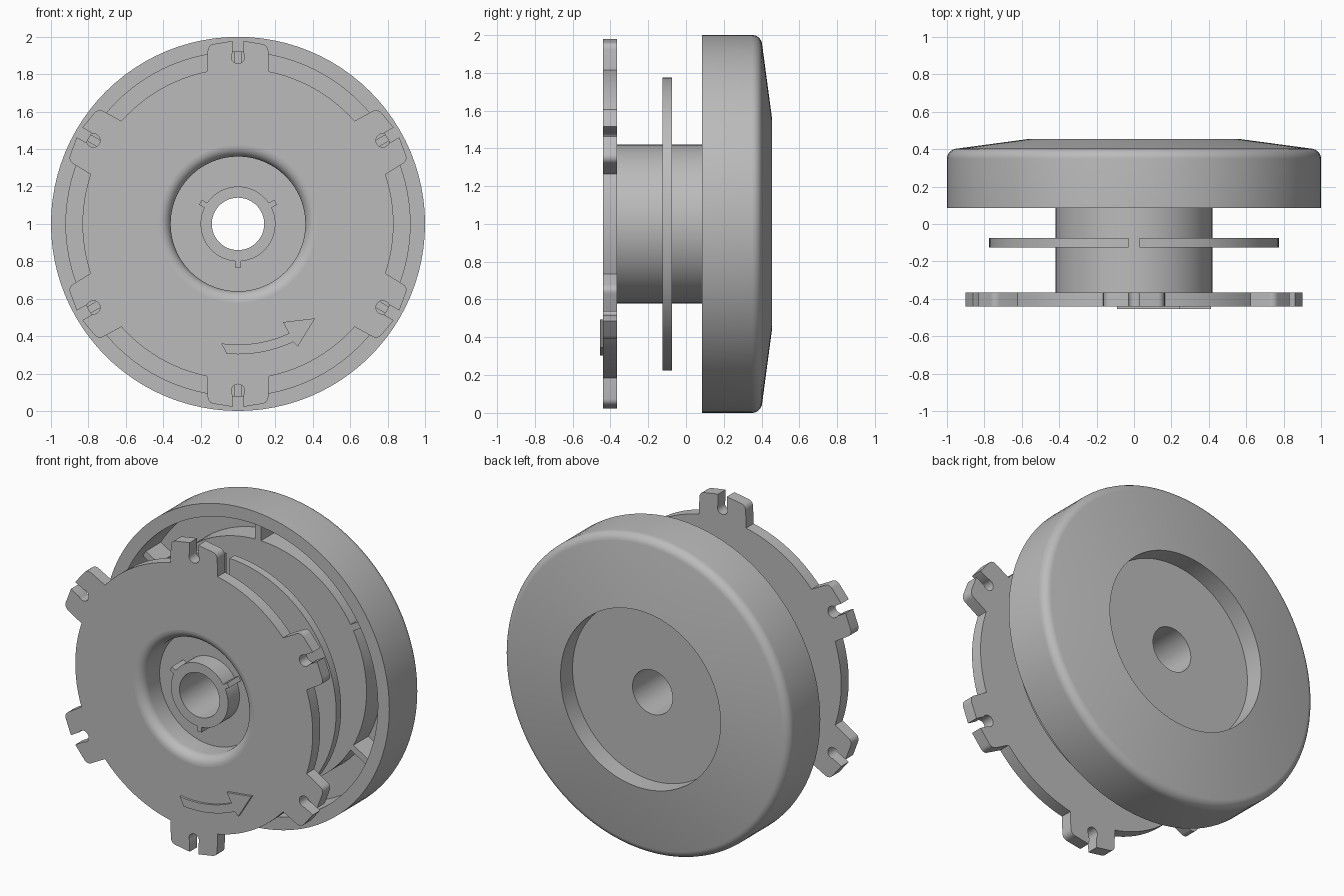
import bpy, bmesh
from math import sin, cos, pi, radians, atan2, hypot
from mathutils import Matrix, Vector

cube = bpy.data.objects.get("Cube")
if cube:
    bpy.data.objects.remove(cube, do_unlink=True)

grey = bpy.data.materials.new("plain_grey")
grey.use_nodes = True
grey.diffuse_color = (0.5, 0.5, 0.5, 1)
grey.node_tree.nodes["Principled BSDF"].inputs["Base Color"].default_value = (0.5, 0.5, 0.5, 1)

AXIS_Z = 1.0
TAB_ANGLES = [radians(30 + 60 * k) for k in range(6)]


def arc(cx, cy, r, a0, a1, n):
    """Points on an arc, angles in degrees."""
    return [(cx + r * cos(radians(a0 + (a1 - a0) * i / n)),
             cy + r * sin(radians(a0 + (a1 - a0) * i / n))) for i in range(n + 1)]


def activate(obj):
    bpy.ops.object.select_all(action='DESELECT')
    obj.select_set(True)
    bpy.context.view_layer.objects.active = obj


def finish(obj):
    obj.data.materials.clear()
    obj.data.materials.append(grey)
    activate(obj)
    bpy.ops.object.shade_smooth_by_angle(angle=radians(30))


def mesh_object(name, bm):
    bmesh.ops.recalc_face_normals(bm, faces=bm.faces)
    mesh = bpy.data.meshes.new(name)
    bm.to_mesh(mesh)
    bm.free()
    obj = bpy.data.objects.new(name, mesh)
    bpy.context.collection.objects.link(obj)
    finish(obj)
    return obj


def lathe(name, profile, steps=96):
    """Revolve a closed (radius, y) profile around the y axis."""
    bm = bmesh.new()
    rings = []
    for i in range(steps):
        a = 2 * pi * i / steps
        rings.append([bm.verts.new((r * cos(a), y, AXIS_Z + r * sin(a))) for r, y in profile])
    n = len(profile)
    for i in range(steps):
        p, q = rings[i], rings[(i + 1) % steps]
        for j in range(n):
            k = (j + 1) % n
            bm.faces.new((p[j], p[k], q[k], q[j]))
    return mesh_object(name, bm)


def plate(name, outlines, y0, y1):
    """Flat plate from closed outlines in the x-z plane; inner outlines are holes."""
    curve = bpy.data.curves.new(name, 'CURVE')
    curve.dimensions = '2D'
    curve.fill_mode = 'BOTH'
    curve.extrude = (y1 - y0) / 2
    for pts in outlines:
        spline = curve.splines.new('POLY')
        spline.points.add(len(pts) - 1)
        for p, (x, z) in zip(spline.points, pts):
            p.co = (x, z, 0, 1)
        spline.use_cyclic_u = True
    obj = bpy.data.objects.new(name, curve)
    bpy.context.collection.objects.link(obj)
    obj.matrix_world = (Matrix.Translation((0, (y0 + y1) / 2, AXIS_Z))
                        @ Matrix.Rotation(pi / 2, 4, 'X'))
    activate(obj)
    bpy.ops.object.convert(target='MESH')
    obj = bpy.context.object
    bm = bmesh.new()
    bm.from_mesh(obj.data)
    bmesh.ops.remove_doubles(bm, verts=bm.verts, dist=0.0005)
    bmesh.ops.recalc_face_normals(bm, faces=bm.faces)
    bm.to_mesh(obj.data)
    bm.free()
    finish(obj)
    return obj


def radial_bars(name, angles, r0, r1, y0, y1, width):
    """Boxes running outward from the axis at the given angles."""
    bm = bmesh.new()
    for a in angles:
        m = (Matrix.Translation((0, (y0 + y1) / 2, AXIS_Z)) @ Matrix.Rotation(-a, 4, 'Y')
             @ Matrix.Translation(((r0 + r1) / 2, 0, 0))
             @ Matrix.Diagonal((r1 - r0, y1 - y0, width, 1)))
        bmesh.ops.create_cube(bm, size=1, matrix=m)
    return mesh_object(name, bm)


# Rear cup, hub barrel and centre boss as one turned body
body = [(1, 0.085)]
body += arc(0.945, 0.348, 0.055, 0, 82, 8)            # rounded outer shoulder
body += [(0.56, 0.455), (0.56, 0.335), (0.14, 0.335)]  # sloped back and recess
body += [(0.14, -0.385), (0.2, -0.385), (0.2, -0.27), (0.36, -0.27)]
body += arc(0.42, -0.38, 0.06, 180, 270, 8)           # flared mouth
body += [(0.42, 0.2), (0.76, 0.2), (0.76, 0.35), (0.92, 0.35), (0.92, 0.085)]
lathe("turned_cup_and_hub", body)

# Keys on the centre boss and ribs inside the cup
radial_bars("boss_keys", [radians(a) for a in (30, 150, 270)], 0.18, 0.232, -0.385, -0.265, 0.03)
radial_bars("cup_ribs", TAB_ANGLES, 0.74, 0.94, 0.2, 0.36, 0.04)

# Front plate: six slotted tabs joined by arcs
half = [(-0.165, 0.815)]
half += arc(-0.125, 0.925, 0.037, 180, 95, 5)
half += [(-0.03, 0.978), (-0.03, 0.913)]
half += arc(0, 0.893, 0.036, 146, 270, 8)
tab = half + [(-t, r) for t, r in reversed(half[:-1])]
edge = hypot(*half[0])
spread = atan2(0.165, 0.815)
outline = []
for a in TAB_ANGLES:
    outline += [(r * cos(a) - t * sin(a), r * sin(a) + t * cos(a)) for t, r in tab]
    start, end = a + spread, a + pi / 3 - spread
    for i in range(1, 12):
        b = start + (end - start) * i / 12
        outline.append((edge * cos(b), edge * sin(b)))
hole = arc(0, 0, 0.42, 0, 360, 96)[:-1]
plate("front_tab_plate", [outline, hole], -0.44, -0.365)

# Middle flange: two half rings with a narrow gap
for name, turn in (("right_flange_half", -90), ("left_flange_half", 90)):
    gap_out, gap_in = 2.1, 4
    ring = arc(0, 0, 0.775, turn + gap_out, turn + 180 - gap_out, 48)
    ring += arc(0, 0, 0.41, turn + 180 - gap_in, turn + gap_in, 48)
    plate(name, [ring], -0.125, -0.075)

# Raised direction arrow on the front plate
lower = arc(0, 0, 0.697, 265, 295, 12)
upper = arc(0, 0, 0.645, 295, 262, 12)
head = [(0.32, -0.655), (0.412, -0.505), (0.24, -0.525)]
plate("direction_arrow", [lower + head + upper], -0.455, -0.435)
